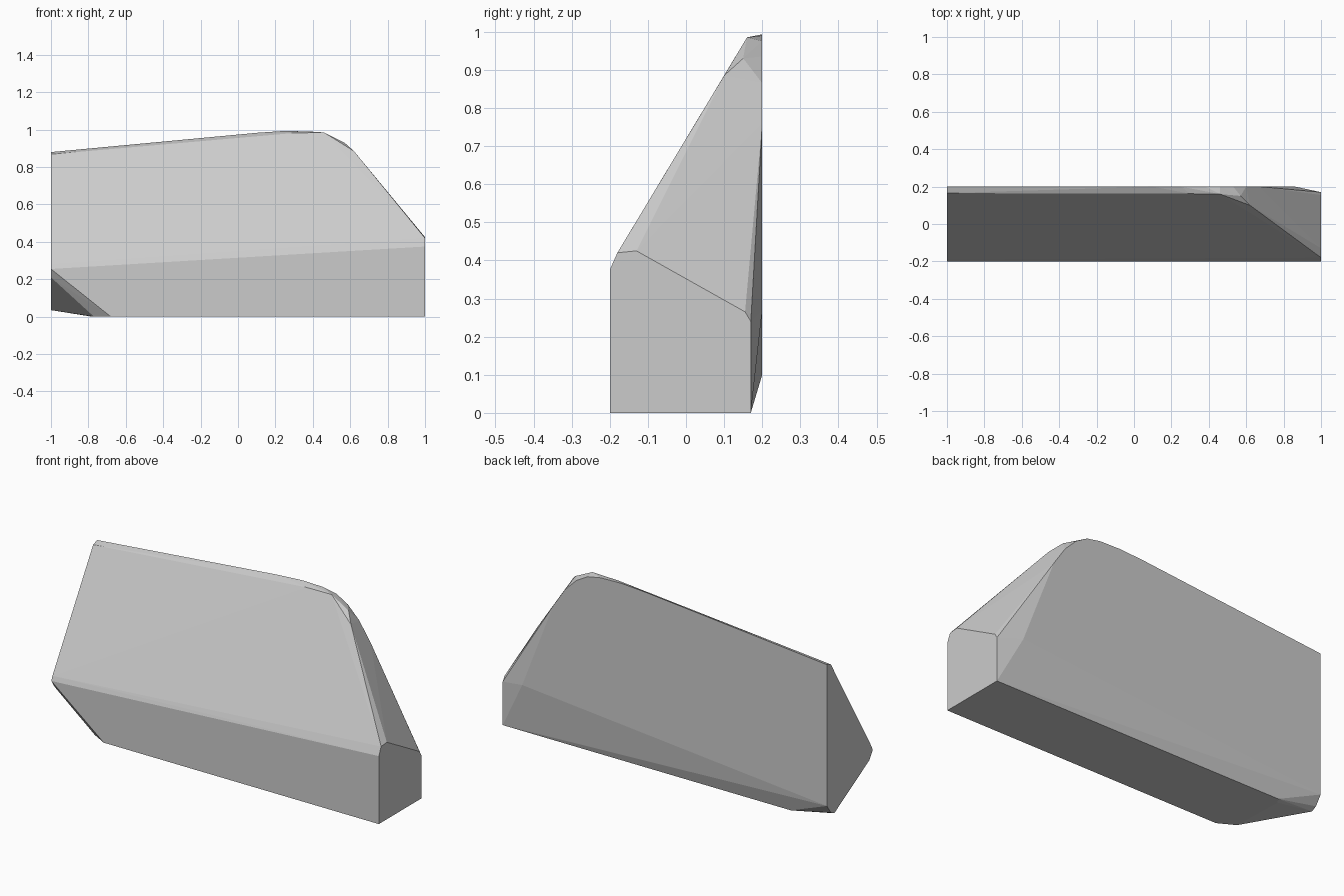
import bpy
import bmesh

if "Cube" in bpy.data.objects:
    bpy.data.objects.remove(bpy.data.objects["Cube"])

# Corner groups of the faceted block; the skin is the convex hull around them
left_end = [(-1, y, z) for y, z in (
    (.2, .10), (.2, .88), (.165, .868), (-.19, .28), (-.2, .255),
    (-.17, .21), (.135, .035), (.165, .05))]
right_end = [(1, y, z) for y, z in (
    (-.2, 0), (.17, 0), (.17, .24), (.155, .265),
    (-.13, .425), (-.18, .42), (-.2, .375))]
# Rounded crest along the flat back
back_rim = [(x, .2, z) for x, z in (
    (.1, .983), (.25, .993), (.38, .99), (.46, .975), (.53, .935),
    (.60, .865), (.67, .76), (.86, .27))]
# Crest on the front slope, curling down to the right
front_rim = [(.1, .165, .968), (.3, .162, .982), (.46, .16, .985),
             (.57, .15, .93), (.62, .10, .885)]
# Underside with the clipped left corner
underside = [(x, y, 0) for x, y in (
    (-.68, -.2), (-.77, -.15), (-.78, .14), (-.76, .17))]

bm = bmesh.new()
for co in left_end + right_end + back_rim + front_rim + underside:
    bm.verts.new(co)
hull = bmesh.ops.convex_hull(bm, input=bm.verts[:])
loose = [v for v in bm.verts if not v.link_faces]
bmesh.ops.delete(bm, geom=loose, context='VERTS')
# Merge nearly coplanar triangles into clean facets
bmesh.ops.dissolve_limit(bm, angle_limit=.02, verts=bm.verts[:], edges=bm.edges[:])
bmesh.ops.recalc_face_normals(bm, faces=bm.faces[:])

mesh = bpy.data.meshes.new("faceted_block")
bm.to_mesh(mesh)
bm.free()

# Single plain grey
grey = bpy.data.materials.new("light grey")
grey.diffuse_color = (.6, .6, .6, 1)
grey.use_nodes = True
grey.node_tree.nodes["Principled BSDF"].inputs["Base Color"].default_value = grey.diffuse_color
mesh.materials.append(grey)

block = bpy.data.objects.new("faceted_block", mesh)
bpy.context.collection.objects.link(block)
